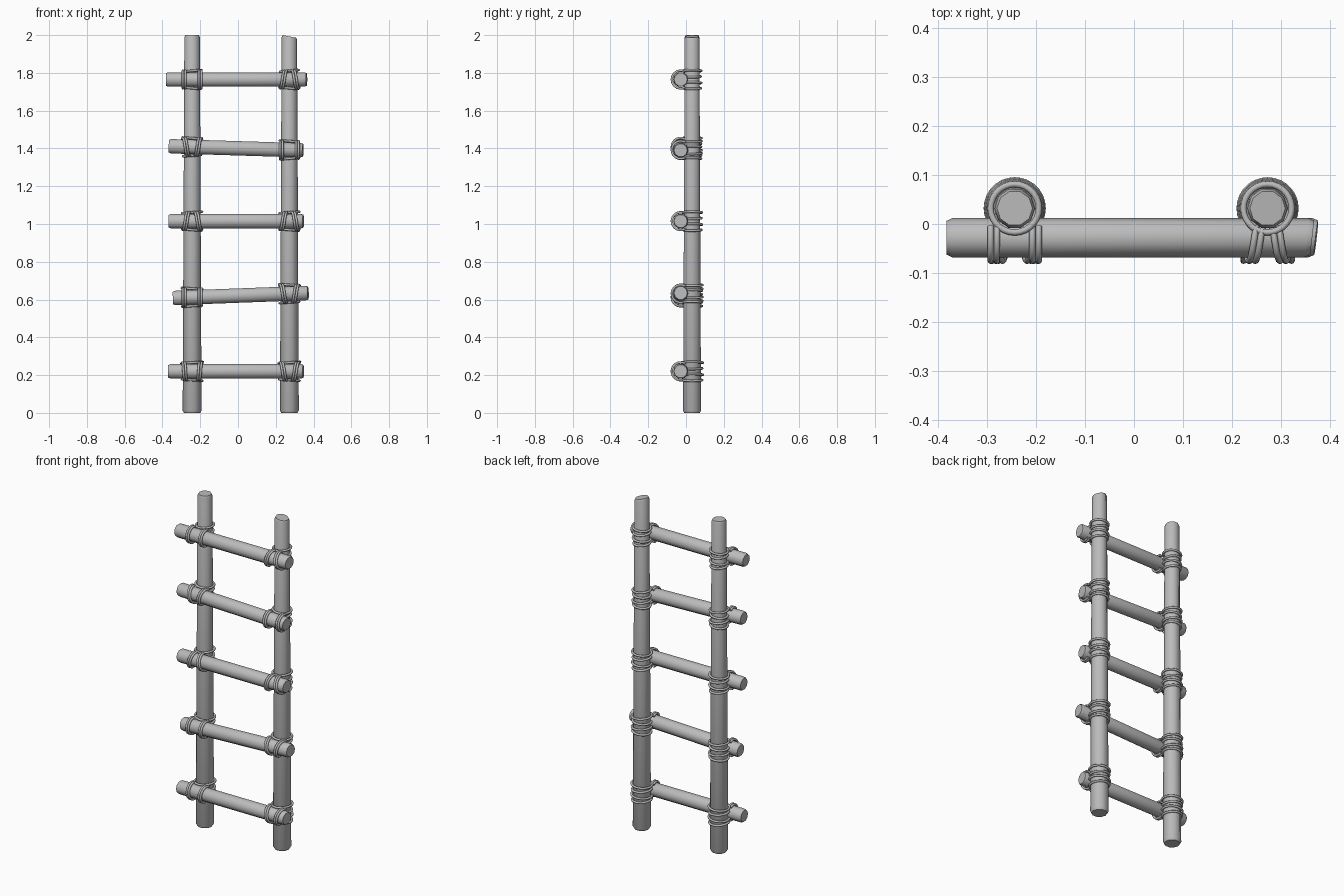
import bpy
import bmesh
from math import sin, cos, pi, radians
from mathutils import Vector

cube = bpy.data.objects.get("Cube")
if cube:
    bpy.data.objects.remove(cube, do_unlink=True)

grey = bpy.data.materials.new("plain grey")
grey.use_nodes = True
grey.diffuse_color = (0.5, 0.5, 0.5, 1)
grey.node_tree.nodes["Principled BSDF"].inputs["Base Color"].default_value = (0.5, 0.5, 0.5, 1)

RAIL_Y, RUNG_Y, RUNG_R, ROPE_R = 0.032, -0.028, 0.04, 0.0065


def smooth(obj, angle):
    bpy.ops.object.select_all(action='DESELECT')
    obj.select_set(True)
    bpy.context.view_layer.objects.active = obj
    bpy.ops.object.shade_smooth_by_angle(angle=radians(angle))


def pole(name, start, end, r0, r1, tilt=0.0, sides=10):
    """Tapered pole with chamfered ends; tilt slants the cut at the far end."""
    start, end = Vector(start), Vector(end)
    axis = end - start
    length = axis.length
    turn = axis.to_track_quat('Z', 'Y')
    bm = bmesh.new()
    rings = []
    for h, r in ((0, r0 * 0.86), (0.012, r0), (length - 0.012, r1), (length, r1 * 0.88)):
        ring = []
        for i in range(sides):
            a = 2 * pi * i / sides
            slant = tilt * (cos(a) - 1) if h > length / 2 else 0
            ring.append(bm.verts.new(start + turn @ Vector((r * cos(a), r * sin(a), h + slant))))
        rings.append(ring)
    for low, high in zip(rings, rings[1:]):
        for i in range(sides):
            j = (i + 1) % sides
            bm.faces.new((low[i], low[j], high[j], high[i]))
    bm.faces.new(rings[0][::-1])
    bm.faces.new(rings[-1])
    mesh = bpy.data.meshes.new(name)
    bm.to_mesh(mesh)
    bm.free()
    obj = bpy.data.objects.new(name, mesh)
    bpy.context.collection.objects.link(obj)
    mesh.materials.append(grey)
    smooth(obj, 40)


def lashing(name, strands):
    """Round rope strands, each given as (points, closed), in one mesh."""
    curve = bpy.data.curves.new(name, 'CURVE')
    curve.dimensions = '3D'
    curve.bevel_depth = ROPE_R
    curve.bevel_resolution = 2
    curve.use_fill_caps = True
    for points, closed in strands:
        spline = curve.splines.new('POLY')
        spline.points.add(len(points) - 1)
        for p, co in zip(spline.points, points):
            p.co = (*co, 1)
        spline.use_cyclic_u = closed
    curve.materials.append(grey)
    obj = bpy.data.objects.new(name, curve)
    bpy.context.collection.objects.link(obj)
    bpy.ops.object.select_all(action='DESELECT')
    obj.select_set(True)
    bpy.context.view_layer.objects.active = obj
    bpy.ops.object.convert(target='MESH')
    smooth(bpy.context.object, 60)


def rail_radius(z):
    return 0.05 - 0.005 * z


# Two upright rails
RAILS = {"right": -0.243, "left": 0.272}
pole("right_rail", (RAILS["right"], RAIL_Y, 0), (RAILS["right"], RAIL_Y, 2), 0.05, 0.041)
pole("left_rail", (RAILS["left"], RAIL_Y, 0), (RAILS["left"], RAIL_Y, 2), 0.05, 0.041, 0.007)

# Rope crossing styles: spread of the strands above and below the rung
STYLES = {"straight": (0.036, 0.036), "peak": (0.010, 0.040),
          "vee": (0.040, 0.010), "lean": (0.040, 0.026)}

# Rungs: x ends, z at each end, rope style at each rail
RUNGS = [
    (-0.37, 0.35, 0.22, 0.22, "lean", "vee"),
    (-0.345, 0.375, 0.608, 0.635, "straight", "vee"),
    (-0.367, 0.35, 1.015, 1.015, "peak", "peak"),
    (-0.367, 0.348, 1.412, 1.39, "vee", "straight"),
    (-0.382, 0.367, 1.765, 1.765, "straight", "peak"),
]

for n, (xa, xb, za, zb, style_r, style_l) in enumerate(RUNGS, 1):
    pole(f"rung_{n}", (xa, RUNG_Y, za), (xb, RUNG_Y, zb), RUNG_R, RUNG_R, 0.004)
    for (side, rx), style in zip(RAILS.items(), (style_r, style_l)):
        z = za + (zb - za) * (rx - xa) / (xb - xa)
        strands = []
        # Coils around the rail
        for k, dz in enumerate((-0.046, -0.018, 0.016, 0.046)):
            r = rail_radius(z) + 0.005 + 0.003 * (k % 2)
            tilt = 0.004 * (-1) ** (k + n)
            strands.append(([(rx + r * cos(a), RAIL_Y + r * sin(a), z + dz + tilt * cos(a))
                             for a in (2 * pi * i / 28 for i in range(28))], True))
        # Strands slanting over the front of the rung
        top, bottom = STYLES[style]
        r = RUNG_R + 0.007
        for s in (-1, 1):
            for k in (0, 0.013):
                points = []
                for i in range(19):
                    t = i / 18
                    a = radians(60 + 240 * t)
                    x = rx + s * (top + (bottom - top) * t + k)
                    points.append((x, RUNG_Y + r * cos(a), z + r * sin(a)))
                strands.append((points, False))
        lashing(f"{side}_lashing_{n}", strands)
